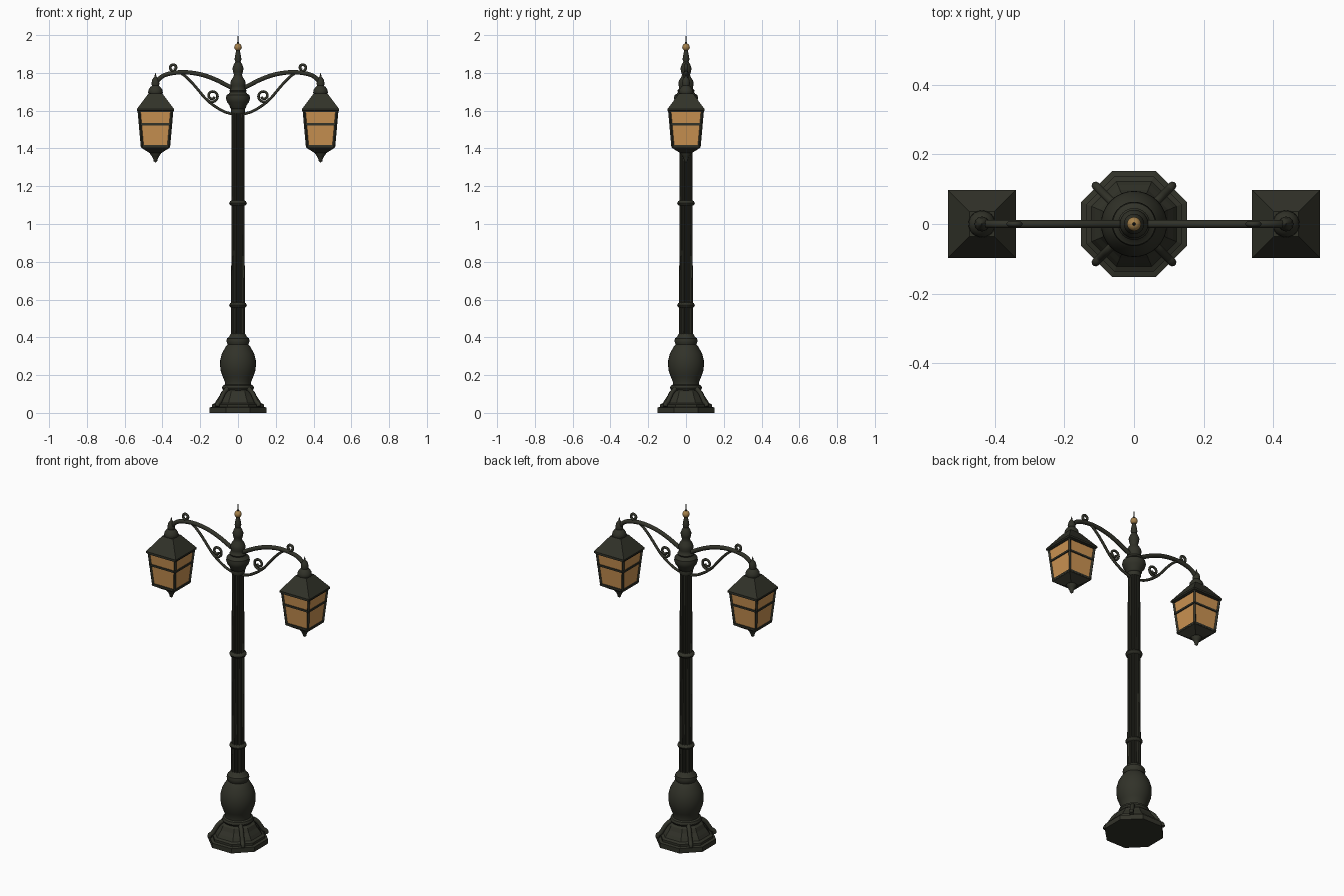
import bpy, bmesh, math
from mathutils import Vector

if "Cube" in bpy.data.objects:
    bpy.data.objects.remove(bpy.data.objects["Cube"])


def material(name, rgb):
    m = bpy.data.materials.new(name)
    m.diffuse_color = (*rgb, 1)
    m.use_nodes = True
    m.node_tree.nodes["Principled BSDF"].inputs["Base Color"].default_value = m.diffuse_color
    return m


IRON = material("dark iron", (0.031, 0.032, 0.022))
GLASS = material("amber glass", (0.60, 0.29, 0.085))
BRASS = material("brass", (0.38, 0.22, 0.07))


def finish(name, bm, mat, smooth):
    bmesh.ops.recalc_face_normals(bm, faces=bm.faces)
    me = bpy.data.meshes.new(name)
    bm.to_mesh(me)
    bm.free()
    ob = bpy.data.objects.new(name, me)
    bpy.context.collection.objects.link(ob)
    me.materials.append(mat)
    if smooth:
        bpy.ops.object.select_all(action='DESELECT')
        ob.select_set(True)
        bpy.context.view_layer.objects.active = ob
        bpy.ops.object.shade_smooth_by_angle(angle=math.radians(40))
    return ob


def lathe(name, profile, mat=IRON, n=32, x=0, smooth=True, flat=False, flute=0):
    """Stack rings of (radius, z); flat makes the radius reach the side middles."""
    bm = bmesh.new()
    rings = []
    for r, z in profile:
        k = r / math.cos(math.pi / n) if flat else r
        ring = []
        for i in range(n):
            a = 2 * math.pi * (i + (0.5 if flat else 0)) / n
            rr = k - (flute if i % 4 in (2, 3) else 0)
            ring.append(bm.verts.new((x + rr * math.cos(a), rr * math.sin(a), z)))
        rings.append(ring)
    for lo, hi in zip(rings, rings[1:]):
        for i in range(n):
            j = (i + 1) % n
            bm.faces.new((lo[i], lo[j], hi[j], hi[i]))
    bm.faces.new(rings[0][::-1])
    bm.faces.new(rings[-1])
    return finish(name, bm, mat, smooth)


def tube(name, points, radius):
    """Round rod along a smooth curve through the points."""
    cu = bpy.data.curves.new(name, 'CURVE')
    cu.dimensions = '3D'
    cu.bevel_depth = radius
    cu.bevel_resolution = 3
    cu.resolution_u = 6
    cu.use_fill_caps = True
    sp = cu.splines.new('BEZIER')
    sp.bezier_points.add(len(points) - 1)
    for i, (bp, p) in enumerate(zip(sp.bezier_points, points)):
        a = Vector(points[max(i - 1, 0)])
        b = Vector(points[min(i + 1, len(points) - 1)])
        p = Vector(p)
        t = (b - a).normalized()
        bp.co = p
        bp.handle_left = p - t * (p - a).length / 3
        bp.handle_right = p + t * (b - p).length / 3
    ob = bpy.data.objects.new(name, cu)
    bpy.context.collection.objects.link(ob)
    cu.materials.append(IRON)
    bpy.ops.object.select_all(action='DESELECT')
    ob.select_set(True)
    bpy.context.view_layer.objects.active = ob
    bpy.ops.object.convert(target='MESH')
    bpy.ops.object.shade_smooth_by_angle(angle=math.radians(50))


def ball(name, r, z, mat):
    lathe(name, [(max(r * math.sin(a), 0.001), z - r * math.cos(a))
                 for a in [math.pi * i / 10 for i in range(11)]], mat, 20)


# Octagonal foot
lathe("plinth", [(0.152, 0), (0.152, 0.028), (0.137, 0.032), (0.137, 0.045),
                 (0.122, 0.052), (0.112, 0.07), (0.098, 0.09), (0.088, 0.112),
                 (0.075, 0.12)], n=8, smooth=False, flat=True)

# Scroll feet on the diagonals
for k in range(4):
    a = math.pi / 4 + k * math.pi / 2
    path = [(0.08, 0.128), (0.105, 0.108), (0.124, 0.08), (0.138, 0.058),
            (0.152, 0.048), (0.156, 0.034)]
    tube("scroll_foot", [(r * math.cos(a), r * math.sin(a), z) for r, z in path], 0.012)

# Turned vase of the base
lathe("base_vase", [(0.07, 0.115), (0.08, 0.122), (0.085, 0.132), (0.08, 0.145),
                    (0.07, 0.15), (0.07, 0.165), (0.08, 0.19), (0.091, 0.22),
                    (0.095, 0.25), (0.094, 0.28), (0.085, 0.315), (0.071, 0.34),
                    (0.062, 0.355), (0.055, 0.362), (0.058, 0.37), (0.061, 0.382),
                    (0.058, 0.395), (0.047, 0.402), (0.042, 0.415), (0.035, 0.42)])

# Fluted shaft and its collars
lathe("fluted_shaft", [(0.037, 0.40), (0.033, 1.60)], n=64, flute=0.006, smooth=False)
for z in (0.57, 1.11):
    lathe("shaft_collar", [(0.034, z - 0.014), (0.042, z - 0.01), (0.047, z),
                           (0.042, z + 0.01), (0.034, z + 0.014)])

# Capital and finial
lathe("capital", [(0.034, 1.585), (0.038, 1.595), (0.036, 1.61), (0.042, 1.615),
                  (0.046, 1.63), (0.058, 1.645), (0.064, 1.665), (0.061, 1.682),
                  (0.048, 1.69), (0.042, 1.698), (0.046, 1.706), (0.038, 1.716),
                  (0.038, 1.73), (0.041, 1.745), (0.036, 1.762), (0.025, 1.778),
                  (0.021, 1.79), (0.027, 1.808), (0.029, 1.825), (0.022, 1.845),
                  (0.014, 1.858), (0.018, 1.872), (0.016, 1.89), (0.01, 1.915), (0.008, 1.925)])
ball("brass_ball", 0.02, 1.936, BRASS)
lathe("finial_needle", [(0.006, 1.95), (0.003, 1.97), (0.001, 2.0)], n=12)


def bars(name, segs, w):
    """Square bars between pairs of points."""
    bm = bmesh.new()
    for a, b in segs:
        a, b = Vector(a), Vector(b)
        q = (b - a).to_track_quat('Z', 'Y').to_matrix().to_4x4()
        q.translation = (a + b) / 2
        cube = bmesh.ops.create_cube(bm, size=1)
        for v in cube["verts"]:
            v.co = q @ Vector((v.co.x * w, v.co.y * w, v.co.z * ((b - a).length + w * 0.6)))
    finish(name, bm, IRON, False)


def spiral(cx, cz, r0, r1, start, turns, n=18):
    return [(cx + (r0 + (r1 - r0) * i / n) * math.cos(start + turns * 2 * math.pi * i / n), 0,
             cz + (r0 + (r1 - r0) * i / n) * math.sin(start + turns * 2 * math.pi * i / n))
            for i in range(n + 1)]


LX = 0.437
for s in (-1, 1):
    # Curved arm, brace ending in a curl, and inner scroll
    side = lambda pts: [(s * p[0], p[1], p[2]) for p in pts]
    tube("arm", side([(0.02, 0, 1.715), (0.06, 0, 1.735), (0.12, 0, 1.765), (0.19, 0, 1.79),
                      (0.27, 0, 1.803), (0.34, 0, 1.8), (0.395, 0, 1.785),
                      (0.428, 0, 1.755), (LX, 0, 1.715)]), 0.012)
    tube("brace", side([(0.025, 0, 1.58), (0.075, 0, 1.596), (0.125, 0, 1.625), (0.17, 0, 1.662),
                        (0.215, 0, 1.715), (0.26, 0, 1.765), (0.30, 0, 1.797), (0.335, 0, 1.808)]
                       + spiral(0.342, 0.0 + 1.828, 0.018, 0.013, -1.0, 0.85, 10)), 0.0075)
    tube("inner_scroll", side([(0.178, 0, 1.668)] +
                              spiral(0.136, 1.678, 0.034, 0.012, -0.6, -1.35)[::1]), 0.007)

    # Lantern: roof, glass body and underside, all four sided
    h = lambda z: 0.073 + (z - 1.41) * 0.09
    x = s * LX
    lathe("lantern_roof", [(0.085, 1.594), (0.098, 1.6), (0.098, 1.609), (0.036, 1.692)],
          n=4, x=x, smooth=False, flat=True)
    lathe("lantern_glass", [(h(1.41) - 0.003, 1.41), (h(1.6) - 0.003, 1.6)], GLASS,
          n=4, x=x, smooth=False, flat=True)
    lathe("lantern_underside", [(0.03, 1.375), (0.074, 1.403), (0.076, 1.413)],
          n=4, x=x, smooth=False, flat=True)
    corners = [(-1, -1), (1, -1), (1, 1), (-1, 1)]
    at = lambda c, z: (x + c[0] * (h(z) - 0.003), c[1] * (h(z) - 0.003), z)
    segs = [(at(c, 1.41), at(c, 1.6)) for c in corners]
    for z in (1.412, 1.528, 1.598):
        segs += [(at(corners[i], z), at(corners[(i + 1) % 4], z)) for i in range(4)]
    bars("lantern_frame", segs, 0.011)

    # Lantern cap with spike and bottom drop
    lathe("lantern_cap", [(0.034, 1.685), (0.039, 1.695), (0.037, 1.71), (0.027, 1.725),
                          (0.019, 1.732), (0.021, 1.745), (0.017, 1.765), (0.006, 1.78),
                          (0.001, 1.80)], n=24, x=x)
    lathe("lantern_drop", [(0.001, 1.325), (0.009, 1.332), (0.011, 1.342), (0.018, 1.357),
                           (0.029, 1.372), (0.031, 1.385)], n=20, x=x)
